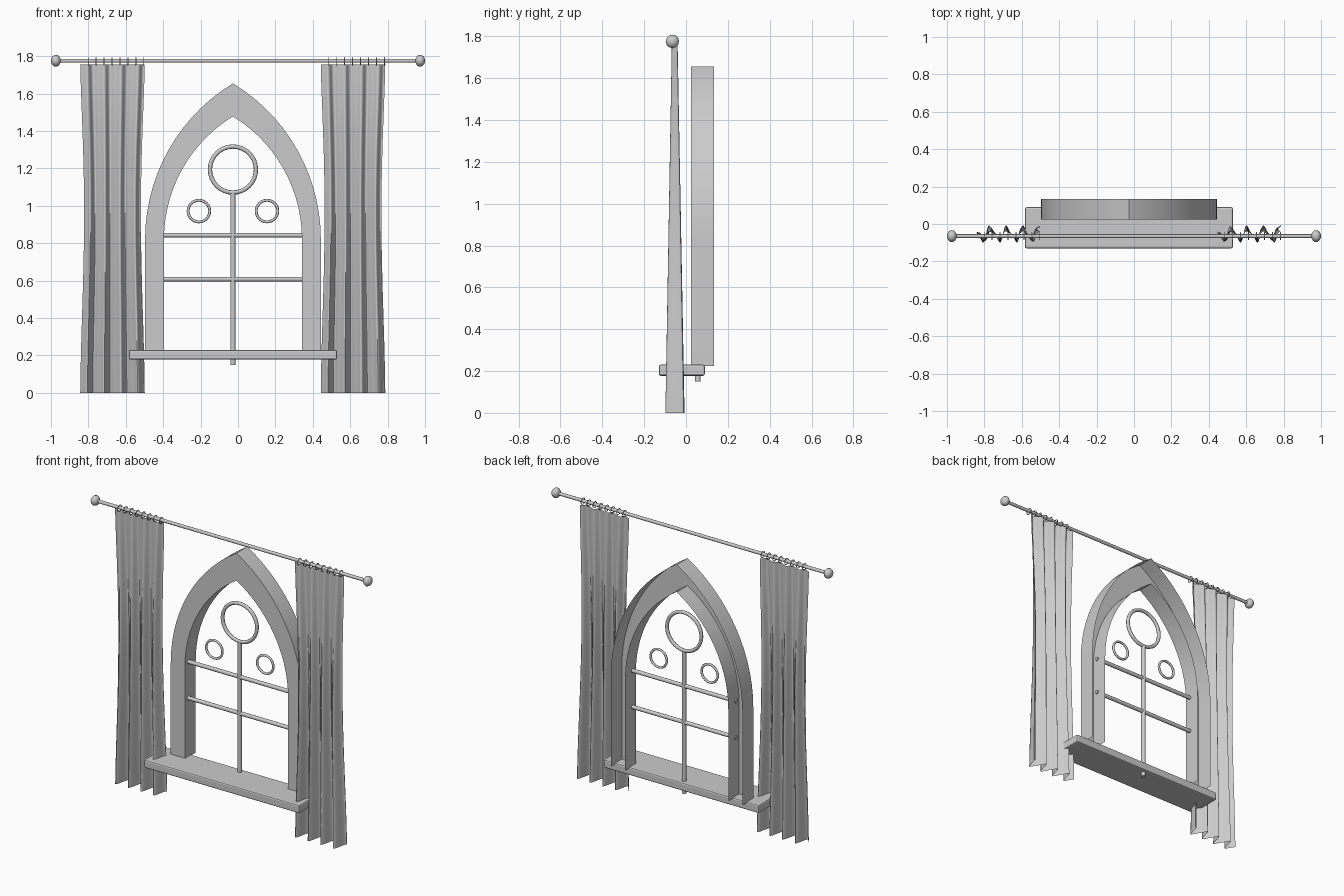
import bpy, bmesh, math
from mathutils import Vector

if "Cube" in bpy.data.objects:
    bpy.data.objects.remove(bpy.data.objects["Cube"])

CX = -0.027      # window centre line
BAR_Y = 0.057    # plane of the glazing bars
ROD_Y, ROD_Z = -0.065, 1.776


def smooth(ob, angle=40):
    bpy.ops.object.select_all(action='DESELECT')
    ob.select_set(True)
    bpy.context.view_layer.objects.active = ob
    bpy.ops.object.shade_smooth_by_angle(angle=math.radians(angle))


def mesh_object(name, verts, faces):
    me = bpy.data.meshes.new(name)
    me.from_pydata(verts, [], faces)
    ob = bpy.data.objects.new(name, me)
    bpy.context.collection.objects.link(ob)
    return ob


def rod(name, a, b, r, sides=12):
    a, b = Vector(a), Vector(b)
    d = b - a
    bpy.ops.mesh.primitive_cylinder_add(vertices=sides, radius=r, depth=d.length, location=(a + b) / 2,
                                        rotation=d.to_track_quat('Z', 'Y').to_euler())
    ob = bpy.context.object
    ob.name = name
    smooth(ob)


def ring(name, loc, major, minor, rot, seg=32, sides=8):
    bpy.ops.mesh.primitive_torus_add(major_radius=major, minor_radius=minor, major_segments=seg,
                                     minor_segments=sides, location=loc, rotation=rot)
    ob = bpy.context.object
    ob.name = name
    smooth(ob, 60)


def arch_line(w, apex, spring=0.82, base=0.225, n=14):
    """Pointed arch outline, left foot to right foot."""
    h = apex - spring
    R = (w * w + h * h) / (2 * w)
    end = math.asin(h / R)
    left = [(-w, base)] + [(R - w - R * math.cos(end * i / n), spring + R * math.sin(end * i / n))
                           for i in range(n + 1)]
    return left + [(-x, z) for x, z in reversed(left[:-1])]


# Arch frame: front face with outer and inner returns, open at the back
outer, inner = arch_line(0.47, 1.655), arch_line(0.369, 1.478)
n = len(outer)
verts = []
for line, y in ((outer, 0.134), (outer, 0.023), (inner, 0.023), (inner, 0.134)):
    verts += [(CX + x, y, z) for x, z in line]
faces = [(k * n + i, k * n + i + 1, (k + 1) * n + i + 1, (k + 1) * n + i)
         for k in range(3) for i in range(n - 1)]
smooth(mesh_object("arch_frame", verts, faces), 25)

# Window sill
bpy.ops.mesh.primitive_cube_add(size=1, location=(CX, -0.02, 0.204))
sill = bpy.context.object
sill.name = "window_sill"
sill.scale = (1.112, 0.22, 0.053)
bpy.ops.object.transform_apply(location=False, rotation=False, scale=True)
bev = sill.modifiers.new("bevel", 'BEVEL')
bev.width, bev.segments = 0.009, 2

# Glazing bars
rod("vertical_bar", (CX, BAR_Y, 0.15), (CX, BAR_Y, 1.07), 0.0135)
for i, z in enumerate((0.608, 0.843)):
    rod(f"cross_bar_{i + 1}", (CX - 0.375, BAR_Y, z), (CX + 0.375, BAR_Y, z), 0.0125)

# Tracery rings
upright = (math.pi / 2, 0, 0)
ring("large_ring", (CX, BAR_Y, 1.194), 0.123, 0.0115, upright)
for s, side in ((-1, "left"), (1, "right")):
    ring(f"small_ring_{side}", (CX + s * 0.182, BAR_Y, 0.972), 0.058, 0.0075, upright, 24)

# Curtain rod with end knobs
rod("curtain_rod", (-0.97, ROD_Y, ROD_Z), (0.97, ROD_Y, ROD_Z), 0.0105)
for s, side in ((-1, "left"), (1, "right")):
    bpy.ops.mesh.primitive_uv_sphere_add(segments=12, ring_count=8, radius=1, location=(s * 0.974, ROD_Y, ROD_Z),
                                         rotation=(0, math.pi / 2, 0))
    knob = bpy.context.object
    knob.name = f"rod_knob_{side}"
    knob.scale = (0.032, 0.032, 0.026)
    smooth(knob, 60)


def curtain(name, cx, width=0.345, top=1.757, cols=72, rows=16):
    """Pleated sheet: folds deepen toward the hem, sides draw in at mid height."""
    verts, faces = [], []
    for j in range(rows + 1):
        t = j / rows
        pinch = 1 - 0.12 * math.sin(math.pi * t ** 1.15) ** 1.3 if 0 < t < 1 else 1
        amp = 0.046 + (0.014 - 0.046) * t
        for i in range(cols + 1):
            u = (i / cols - 0.5) * width
            p = 2 * math.pi * (u + 0.12) / 0.0905
            y = -0.053 - 0.001 * t + amp * math.sin(p + 0.55 * math.sin(p))
            verts.append((cx + u * pinch, y, top * t))
    w = cols + 1
    for j in range(rows):
        for i in range(cols):
            a = j * w + i
            faces.append((a, a + 1, a + w + 1, a + w))
    smooth(mesh_object(name, verts, faces), 60)


# Curtains and their hanging rings
for cx, side in ((-0.671, "left"), (0.615, "right")):
    curtain(f"curtain_{side}", cx)
    for i in range(8):
        ring(f"curtain_ring_{side}_{i + 1}", (cx - 0.13 + i * 0.0425, ROD_Y, ROD_Z - 0.003), 0.0195, 0.0025,
             (0, math.pi / 2, 0), 16, 6)
